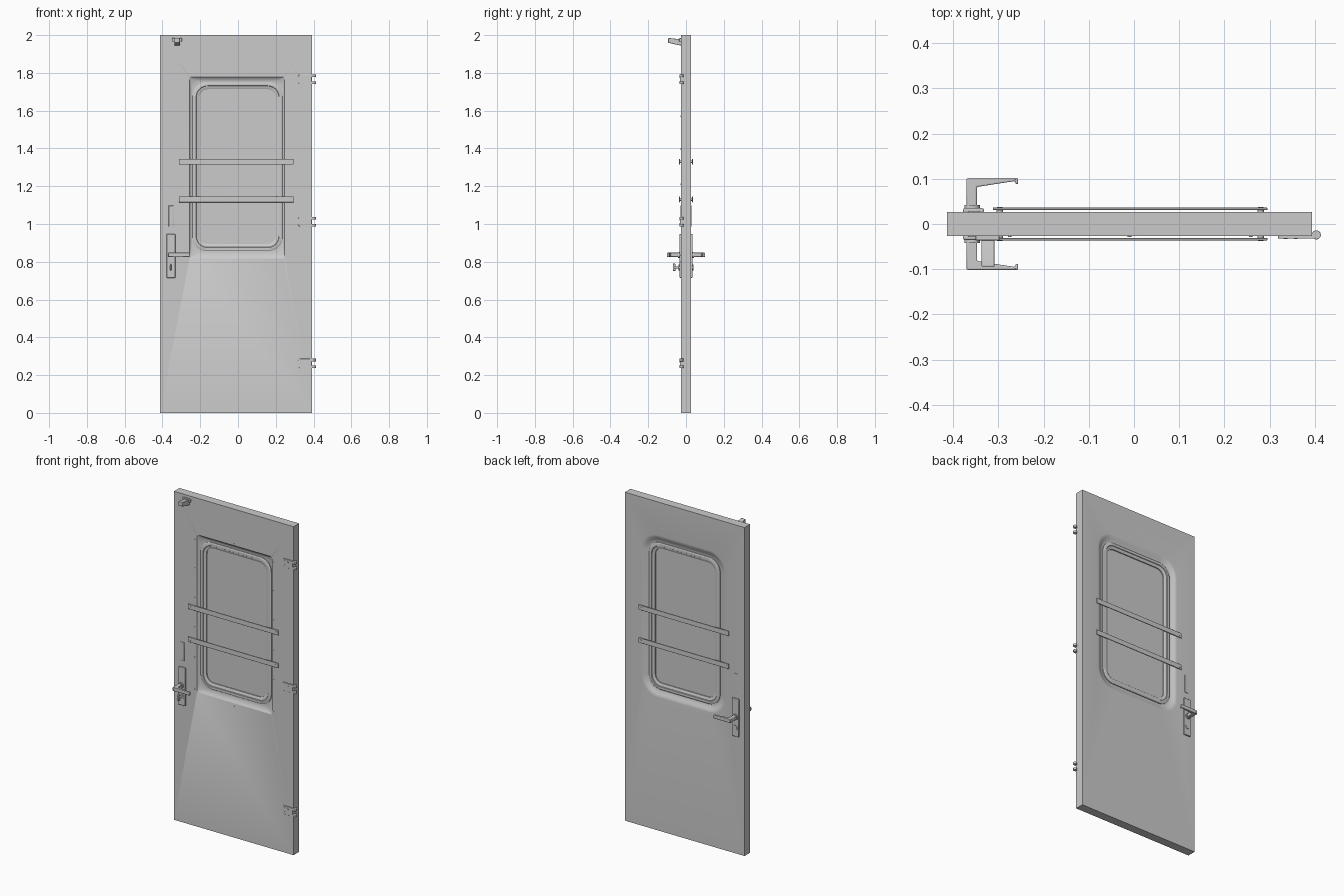
import bpy, bmesh, math
from mathutils import Vector, Matrix

if "Cube" in bpy.data.objects:
    bpy.data.objects.remove(bpy.data.objects["Cube"])

T = 0.0265          # half thickness of the door
FLOOR = 0.012       # half thickness inside the window recess


def finish(name, bm, bevel=0.0, angle=30):
    bmesh.ops.remove_doubles(bm, verts=bm.verts, dist=1e-5)
    bmesh.ops.recalc_face_normals(bm, faces=bm.faces)
    me = bpy.data.meshes.new(name)
    bm.to_mesh(me)
    bm.free()
    ob = bpy.data.objects.new(name, me)
    bpy.context.collection.objects.link(ob)
    if bevel:
        m = ob.modifiers.new("Bevel", 'BEVEL')
        m.width, m.segments, m.limit_method = bevel, 2, 'ANGLE'
    bpy.ops.object.select_all(action='DESELECT')
    ob.select_set(True)
    bpy.context.view_layer.objects.active = ob
    bpy.ops.object.shade_smooth_by_angle(angle=math.radians(angle))
    return ob


def ring(x0, x1, z0, z1, r, y, n=8):
    """Rounded rectangle in the xz plane."""
    pts = []
    corners = [(x1 - r, z1 - r), (x0 + r, z1 - r), (x0 + r, z0 + r), (x1 - r, z0 + r)]
    for k, (cx, cz) in enumerate(corners):
        for i in range(n + 1):
            a = (k + i / n) * math.pi / 2
            pts.append(Vector((cx + r * math.cos(a), y, cz + r * math.sin(a))))
    return pts


def loft(name, specs, closed=True, bevel=0.0):
    """Skin a list of rings; closed joins last to first, otherwise the ends are capped."""
    bm = bmesh.new()
    rings = [[bm.verts.new(p) for p in ring(*s)] for s in specs]
    n = len(rings[0])
    pairs = list(zip(rings, rings[1:])) + ([(rings[-1], rings[0])] if closed else [])
    for a, b in pairs:
        for i in range(n):
            j = (i + 1) % n
            bm.faces.new((a[i], a[j], b[j], b[i]))
    if not closed:
        bm.faces.new(rings[0])
        bm.faces.new(rings[-1])
    return finish(name, bm, bevel)


def blend(a, b, ease, steps=6):
    """Rings from a to b, with the depth following an easing curve."""
    out = []
    for i in range(steps + 1):
        t = i / steps
        out.append(tuple(p + (q - p) * t for p, q in zip(a[:5], b[:5]))
                   + (a[5] + (b[5] - a[5]) * ease(t),))
    return out


def box(name, x0, x1, y0, y1, z0, z1, bevel=0.0):
    bm = bmesh.new()
    bmesh.ops.create_cube(bm, size=1)
    for v in bm.verts:
        v.co = Vector(((x0 + x1) / 2 + v.co.x * (x1 - x0), (y0 + y1) / 2 + v.co.y * (y1 - y0),
                       (z0 + z1) / 2 + v.co.z * (z1 - z0)))
    return finish(name, bm, bevel)


def cyl(name, p, q, r, seg=24, bevel=0.0):
    p, q = Vector(p), Vector(q)
    d = q - p
    bm = bmesh.new()
    rot = d.to_track_quat('Z', 'Y').to_matrix().to_4x4()
    bmesh.ops.create_cone(bm, cap_ends=True, segments=seg, radius1=r, radius2=r,
                          depth=d.length, matrix=Matrix.Translation((p + q) / 2) @ rot)
    return finish(name, bm, bevel)


def extrude(name, pts, vec, bevel=0.0):
    bm = bmesh.new()
    f = bm.faces.new([bm.verts.new(p) for p in pts])
    res = bmesh.ops.extrude_face_region(bm, geom=[f])
    for v in res['geom']:
        if isinstance(v, bmesh.types.BMVert):
            v.co += Vector(vec)
    return finish(name, bm, bevel)


# Door panel with a window opening, crisp recess at the front and soft recess at the back
hole = (-0.225, 0.225, 0.87, 1.735, 0.065)
bed = (-0.242, 0.238, 0.855, 1.752, 0.075)
front_lip = (-0.258, 0.247, 0.817, 1.778, 0.004)
back_lip = (-0.285, 0.28, 0.81, 1.797, 0.11)
outline = (-0.413, 0.393, 0.0, 2.0, 0.0)
specs = [hole + (-FLOOR,)]
specs += blend(bed + (-FLOOR,), front_lip + (-T,), lambda t: t * t)
specs += [outline + (-T,), outline + (T,)]
specs += blend(back_lip + (T,), bed + (FLOOR,), lambda t: t * t * (3 - 2 * t), 8)
specs += [hole + (FLOOR,)]
loft("door_panel", specs)

# Window pane and rubber seals
loft("window_pane", [(-0.23, 0.23, 0.865, 1.74, 0.067, y) for y in (-0.005, 0.005)], closed=False)


def seal_ring(off, y):
    return (-0.24 + off, 0.236 - off, 0.857 + off, 1.75 - off, 0.073 - off * 0.7, y)


for side, s in (("front", -1), ("back", 1)):
    loft(side + "_window_seal", [seal_ring(o, s * y) for o, y in (
        (0.0, 0.010), (0.0, 0.017), (0.005, 0.020), (0.018, 0.020), (0.020, 0.017),
        (0.024, 0.017), (0.036, 0.011), (0.036, 0.004))])

# Parts carried on both faces of the door
for side, s in (("front", -1), ("back", 1)):
    # Guard bars on stand-offs
    for i, z in enumerate((1.13, 1.33)):
        bar = f"{side}_guard_bar_{i + 1}"
        box(bar, -0.312, 0.295, s * 0.031, s * 0.036, z - 0.015, z + 0.015, 0.001)
        for j, x in enumerate((-0.297, 0.28)):
            cyl(f"{bar}_post_{j + 1}", (x, s * 0.025, z), (x, s * 0.032, z), 0.007)
            cyl(f"{bar}_screw_{j + 1}", (x, s * 0.035, z), (x, s * 0.0375, z), 0.006, 16)
    # Lock plate, collar and lever handle
    box(side + "_lock_plate", -0.378, -0.332, s * 0.025, s * 0.035, 0.715, 0.947, 0.003)
    cyl(side + "_handle_collar", (-0.358, s * 0.034, 0.836), (-0.358, s * 0.042, 0.836), 0.017)
    profile = [(-0.37, 0.034), (-0.37, 0.1015), (-0.256, 0.1015), (-0.256, 0.088),
               (-0.262, 0.088), (-0.263, 0.095), (-0.347, 0.082), (-0.347, 0.034)]
    extrude(side + "_lever_handle", [(x, s * y, 0.825) for x, y in profile], (0, 0, 0.023), 0.003)
    # Thin indicator plate above the lock
    box(side + "_indicator_plate", -0.367, -0.342, s * 0.025, s * 0.029, 0.987, 1.097, 0.001)
    # Key cylinder
    cyl(side + "_lock_cylinder", (-0.356, s * 0.033, 0.77), (-0.356, s * 0.039, 0.77), 0.015)

# Thumb turn on the front lock
cyl("thumb_turn_stem", (-0.356, -0.038, 0.77), (-0.356, -0.062, 0.77), 0.006)
box("thumb_turn_grip", -0.36, -0.352, -0.07, -0.055, 0.752, 0.79, 0.003)

# Door stop at the top corner
extrude("door_stop", [(-0.337, y, z) for y, z in (
    (-0.025, 1.975), (-0.04, 1.979), (-0.094, 1.985), (-0.094, 1.96), (-0.045, 1.948), (-0.025, 1.945))],
    (0.029, 0, 0), 0.002)
box("door_stop_base", -0.35, -0.297, -0.036, -0.025, 1.965, 1.984, 0.002)

# Hinges: leaf, forked knuckles and screws
for i, z in enumerate((0.262, 1.012, 1.766)):
    name = f"hinge_{i + 1}"
    loft(name + "_leaf", [(0.318, 0.391, z - 0.025, z + 0.025, 0.012, y) for y in (-0.025, -0.0325)],
         closed=False, bevel=0.001)
    for j, s in enumerate((-1, 1)):
        cyl(f"{name}_knuckle_{j + 1}", (0.403, -0.024, z + s * 0.011),
            (0.403, -0.024, z + s * 0.025), 0.010, 24, 0.001)
        box(f"{name}_arm_{j + 1}", 0.38, 0.403, -0.0325, -0.0265, z + min(s * 0.011, s * 0.025),
            z + max(s * 0.011, s * 0.025))
    for j, (x, dz) in enumerate(((0.335, 0.012), (0.335, -0.012), (0.358, 0.01))):
        cyl(f"{name}_screw_{j + 1}", (x, -0.031, z + dz), (x, -0.0335, z + dz), 0.004, 12)

# Trim screws around the front recess
spots = [(x, z) for z in (0.835, 1.03, 1.21, 1.395, 1.57, 1.745) for x in (-0.275, 0.258)]
spots += [(-0.01, 1.79), (-0.01, 0.80)]
for i, (x, z) in enumerate(spots):
    cyl(f"trim_screw_{i + 1}", (x, -0.025, z), (x, -0.0285, z), 0.004, 12)
